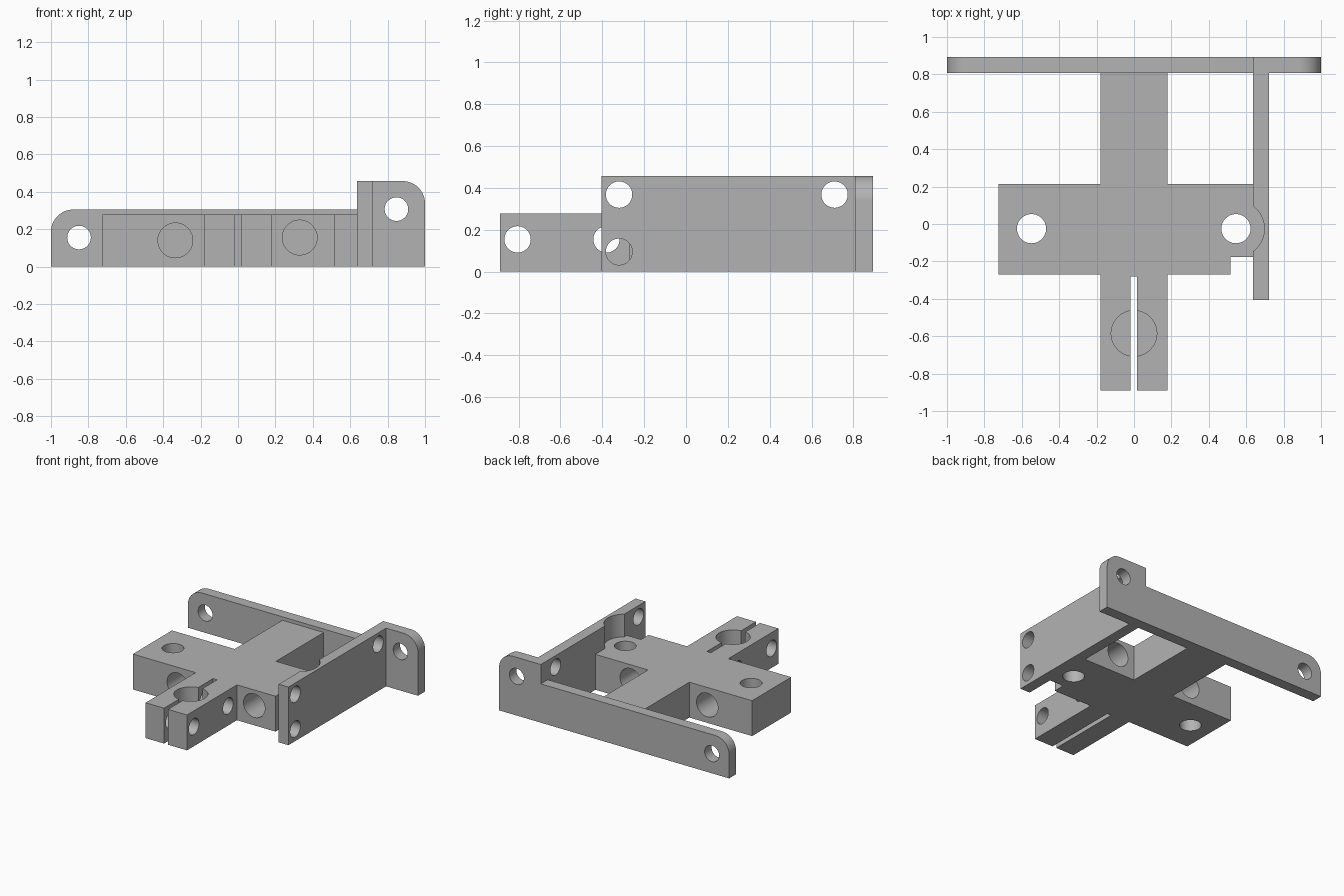
import bpy, bmesh
from math import sin, cos, pi, radians
from mathutils import Vector

if "Cube" in bpy.data.objects:
    bpy.data.objects.remove(bpy.data.objects["Cube"], do_unlink=True)

grey = bpy.data.materials.new("plain grey")
grey.use_nodes = True
grey.diffuse_color = (0.45, 0.45, 0.45, 1)
grey.node_tree.nodes["Principled BSDF"].inputs["Base Color"].default_value = grey.diffuse_color

# Place a flat outline point (u, v) at distance w along the chosen axis
PLACE = {"X": lambda u, v, w: Vector((w, u, v)),
         "Y": lambda u, v, w: Vector((u, w, v)),
         "Z": lambda u, v, w: Vector((u, v, w))}


def prism(name, outline, axis, low, high):
    bm = bmesh.new()
    base = bm.faces.new([bm.verts.new(PLACE[axis](u, v, low)) for u, v in outline])
    grown = bmesh.ops.extrude_face_region(bm, geom=[base])["geom"]
    bmesh.ops.translate(bm, vec=PLACE[axis](0, 0, high - low),
                        verts=[g for g in grown if isinstance(g, bmesh.types.BMVert)])
    bmesh.ops.recalc_face_normals(bm, faces=bm.faces)
    mesh = bpy.data.meshes.new(name)
    bm.to_mesh(mesh)
    bm.free()
    mesh.materials.append(grey)
    obj = bpy.data.objects.new(name, mesh)
    bpy.context.collection.objects.link(obj)
    return obj


def arc(u, v, r, start, end, steps):
    angles = [radians(start + (end - start) * i / steps) for i in range(steps + 1)]
    return [(u + r * cos(a), v + r * sin(a)) for a in angles]


def drill(part, holes):
    """Cut round holes (axis, u, v, radius, low, high), then shade the part."""
    cutters = []
    for axis, u, v, r, low, high in holes:
        cutter = prism("hole_cutter", arc(u, v, r, 0, 360, 64)[:-1], axis, low, high)
        cutter.hide_render = True
        cutters.append(cutter)
        mod = part.modifiers.new("hole", "BOOLEAN")
        mod.operation, mod.solver, mod.object = "DIFFERENCE", "EXACT", cutter
    bpy.ops.object.select_all(action="DESELECT")
    part.select_set(True)
    bpy.context.view_layer.objects.active = part
    bpy.ops.object.convert(target="MESH")
    bpy.ops.object.shade_smooth_by_angle(angle=radians(30))
    for cutter in cutters:
        bpy.data.objects.remove(cutter, do_unlink=True)


BODY_TOP, PLATE_TOP, BACK = 0.278, 0.457, 0.807
BOLT = 0.063

# Cross-shaped body with a slit clamp at the front
body = prism("cross_body", [
    (-0.18, -0.89), (-0.02, -0.89), (-0.02, -0.28), (0.015, -0.28), (0.015, -0.89),
    (0.18, -0.89), (0.18, -0.27), (0.515, -0.27), (0.515, -0.177), (0.637, -0.177),
    (0.637, 0.215), (0.18, 0.215), (0.18, BACK), (-0.18, BACK), (-0.18, 0.215),
    (-0.725, 0.215), (-0.725, -0.27), (-0.18, -0.27)], "Z", 0, BODY_TOP)
drill(body, [
    ("Z", -0.548, -0.025, 0.078, -0.1, 0.5),
    ("Z", 0.545, -0.025, 0.078, -0.1, 0.5),
    ("Z", 0, -0.585, 0.122, 0.1, 0.5),
    ("Y", -0.335, 0.14, 0.093, -0.4, 0.4),
    ("Y", 0.33, 0.155, 0.093, -0.4, 0.4),
    ("X", -0.805, 0.154, BOLT, -0.3, 0.3),
    ("X", -0.38, 0.154, BOLT, -0.3, 0.3)])

# Side plate with bolt holes and a round clearance recess above the body
side = prism("side_plate", [(-0.405, 0), (BACK, 0), (BACK, PLATE_TOP), (-0.405, PLATE_TOP)],
             "X", 0.637, 0.722)
drill(side, [
    ("X", -0.32, 0.368, BOLT, 0.5, 0.9),
    ("X", -0.32, 0.095, BOLT, 0.5, 0.9),
    ("X", 0.71, 0.368, BOLT, 0.5, 0.9),
    ("Z", 0.545, -0.025, 0.152, BODY_TOP, 0.6)])

# Stepped back plate with two rounded top corners
back = prism("back_plate",
             [(-1, 0), (1, 0)] + arc(0.88, PLATE_TOP - 0.12, 0.12, 0, 90, 16)
             + [(0.637, PLATE_TOP), (0.637, 0.305)]
             + arc(-0.88, 0.185, 0.12, 90, 180, 16), "Y", BACK, 0.893)
drill(back, [("Y", -0.85, 0.155, BOLT, 0.6, 1.1), ("Y", 0.847, 0.307, BOLT, 0.6, 1.1)])
